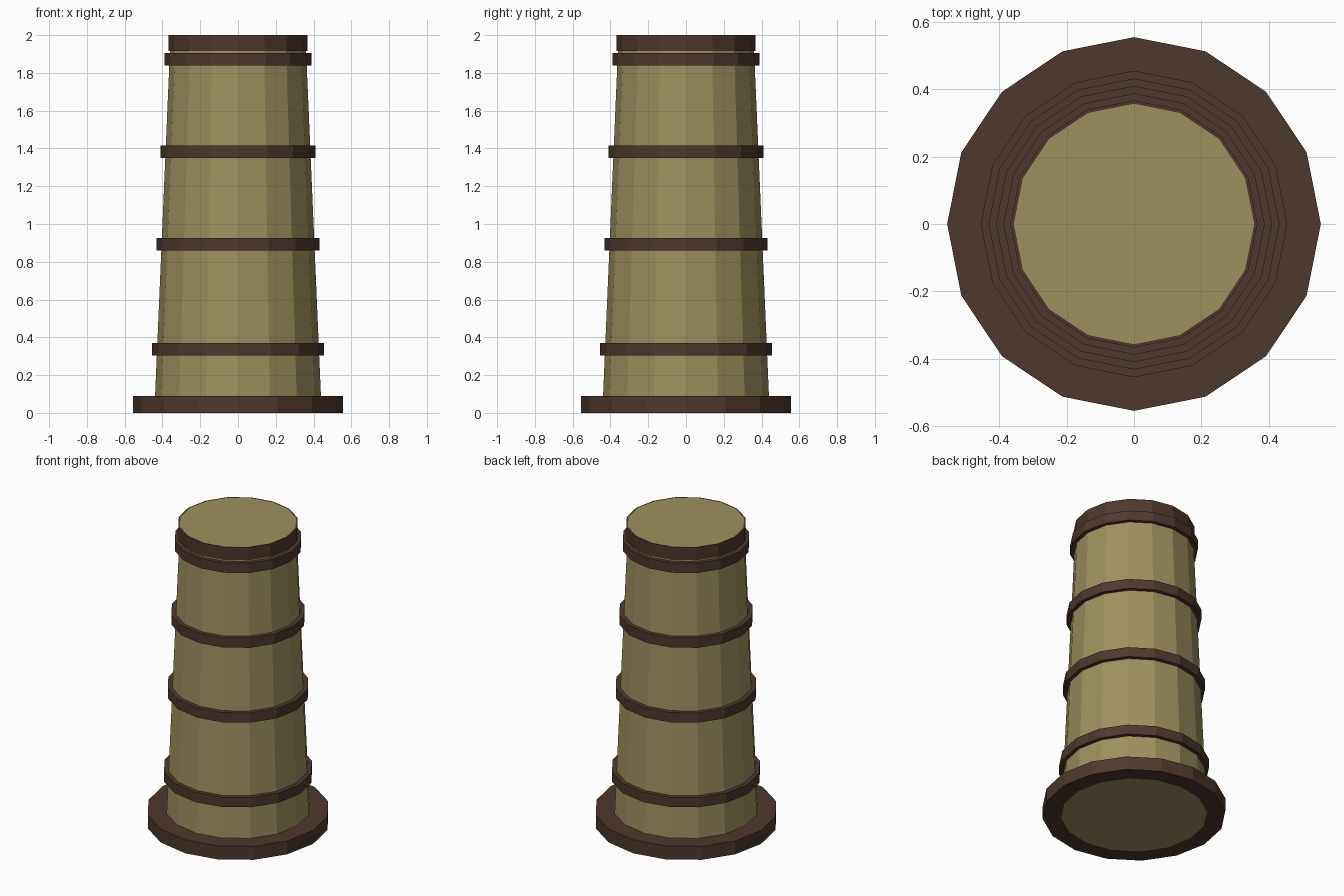
import bpy, bmesh
from math import cos, sin, pi

if "Cube" in bpy.data.objects:
    bpy.data.objects.remove(bpy.data.objects["Cube"])

SIDES = 16


def material(name, rgb):
    m = bpy.data.materials.new(name)
    m.diffuse_color = (*rgb, 1)
    m.use_nodes = True
    m.node_tree.nodes["Principled BSDF"].inputs["Base Color"].default_value = m.diffuse_color
    return m


wood = material("pale_wood", (0.34, 0.285, 0.115))
dark = material("dark_band", (0.075, 0.04, 0.027))


def body_radius(z):
    return 0.443 + (0.357 - 0.443) * z / 2


def finish(bm, name, mat):
    bmesh.ops.recalc_face_normals(bm, faces=bm.faces[:])
    me = bpy.data.meshes.new(name)
    bm.to_mesh(me)
    bm.free()
    me.materials.append(mat)
    bpy.context.collection.objects.link(bpy.data.objects.new(name, me))


def loop(bm, r, z):
    return [bm.verts.new((r * cos(2 * pi * i / SIDES), r * sin(2 * pi * i / SIDES), z))
            for i in range(SIDES)]


def bridge(bm, a, b):
    for i in range(SIDES):
        j = (i + 1) % SIDES
        bm.faces.new((a[i], a[j], b[j], b[i]))


# tapered barrel body
bm = bmesh.new()
low, high = loop(bm, body_radius(0), 0), loop(bm, body_radius(2), 2)
bridge(bm, low, high)
bm.faces.new(low)
bm.faces.new(high)
finish(bm, "body", wood)


# bands fitted closely around the body
def band(name, r, z0, z1):
    bm = bmesh.new()
    loops = [loop(bm, body_radius(z0), z0), loop(bm, r, z0),
             loop(bm, r, z1), loop(bm, body_radius(z1), z1)]
    for k in range(4):
        bridge(bm, loops[k], loops[(k + 1) % 4])
    finish(bm, name, dark)


band("base_plinth", 0.555, 0, 0.09)
band("hoop_1", 0.455, 0.305, 0.37)
band("hoop_2", 0.432, 0.86, 0.925)
band("hoop_3", 0.41, 1.35, 1.415)
band("hoop_4", 0.388, 1.84, 1.905)
band("top_rim", 0.367, 1.915, 2.0)
